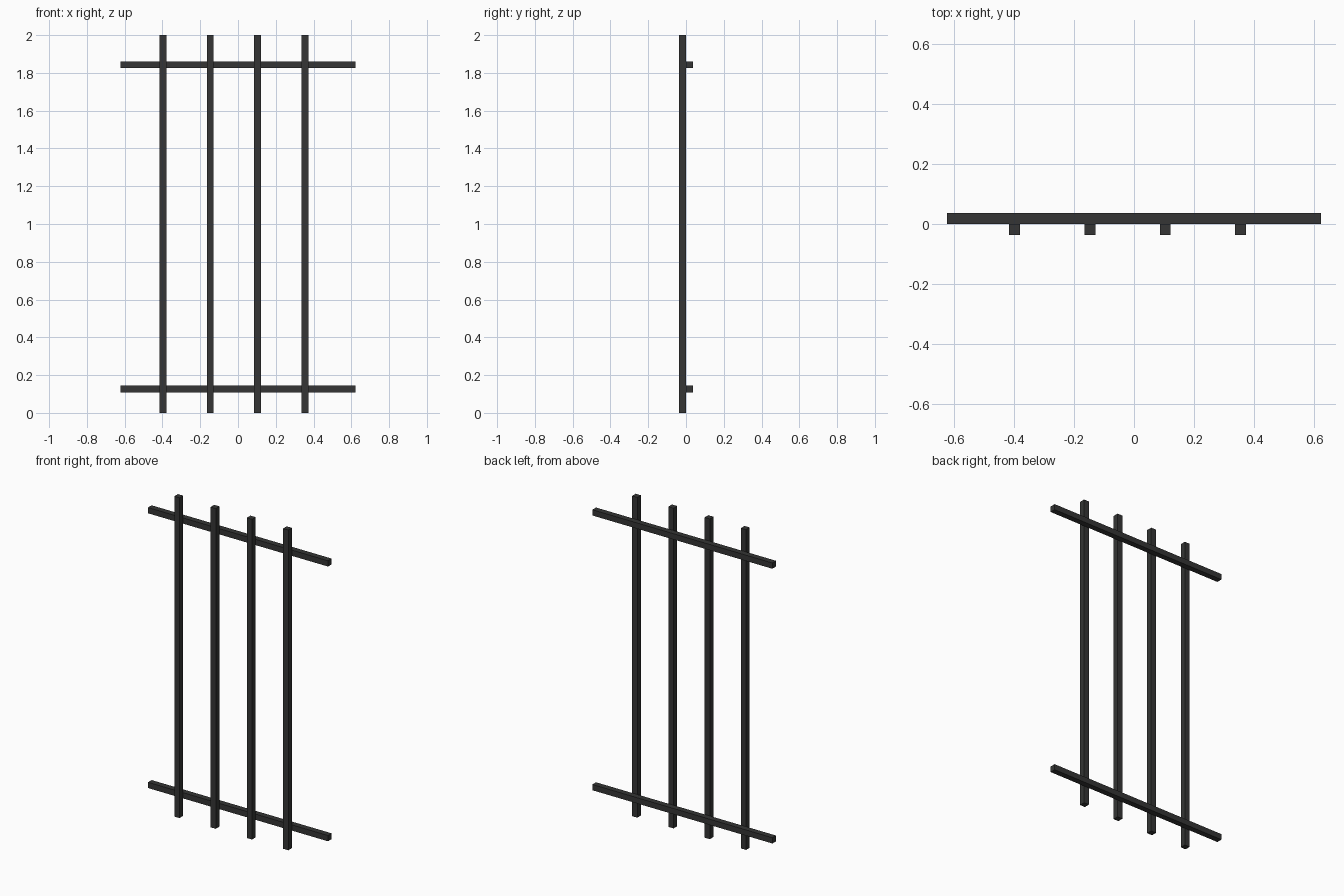
import bpy

cube = bpy.data.objects.get("Cube")
if cube:
    bpy.data.objects.remove(cube, do_unlink=True)

BAR = 0.036       # square bar thickness
HEIGHT = 2.0
RAIL_LENGTH = 1.244

# Dark iron colour
iron = bpy.data.materials.new("dark_iron")
iron.use_nodes = True
colour = (0.035, 0.036, 0.035, 1)
iron.diffuse_color = colour
bsdf = next(n for n in iron.node_tree.nodes if n.type == 'BSDF_PRINCIPLED')
bsdf.inputs["Base Color"].default_value = colour
bsdf.inputs["Roughness"].default_value = 0.7


def add_bar(name, centre, size):
    bpy.ops.mesh.primitive_cube_add(size=1, location=centre)
    bar = bpy.context.object
    bar.name = name
    bar.scale = size
    bpy.ops.object.transform_apply(location=False, rotation=False, scale=True)
    bar.data.materials.append(iron)
    return bar


# Upright bars in front, slightly off centre along the rails
for i in range(4):
    x = -0.397 + i * 0.2505
    add_bar(f"upright_bar_{i + 1}", (x, -BAR / 2, HEIGHT / 2), (BAR, BAR, HEIGHT))

# Cross rails behind the uprights
for name, z in (("lower_rail", 0.127), ("upper_rail", 1.843)):
    add_bar(name, (0, BAR / 2, z), (RAIL_LENGTH, BAR, BAR))
